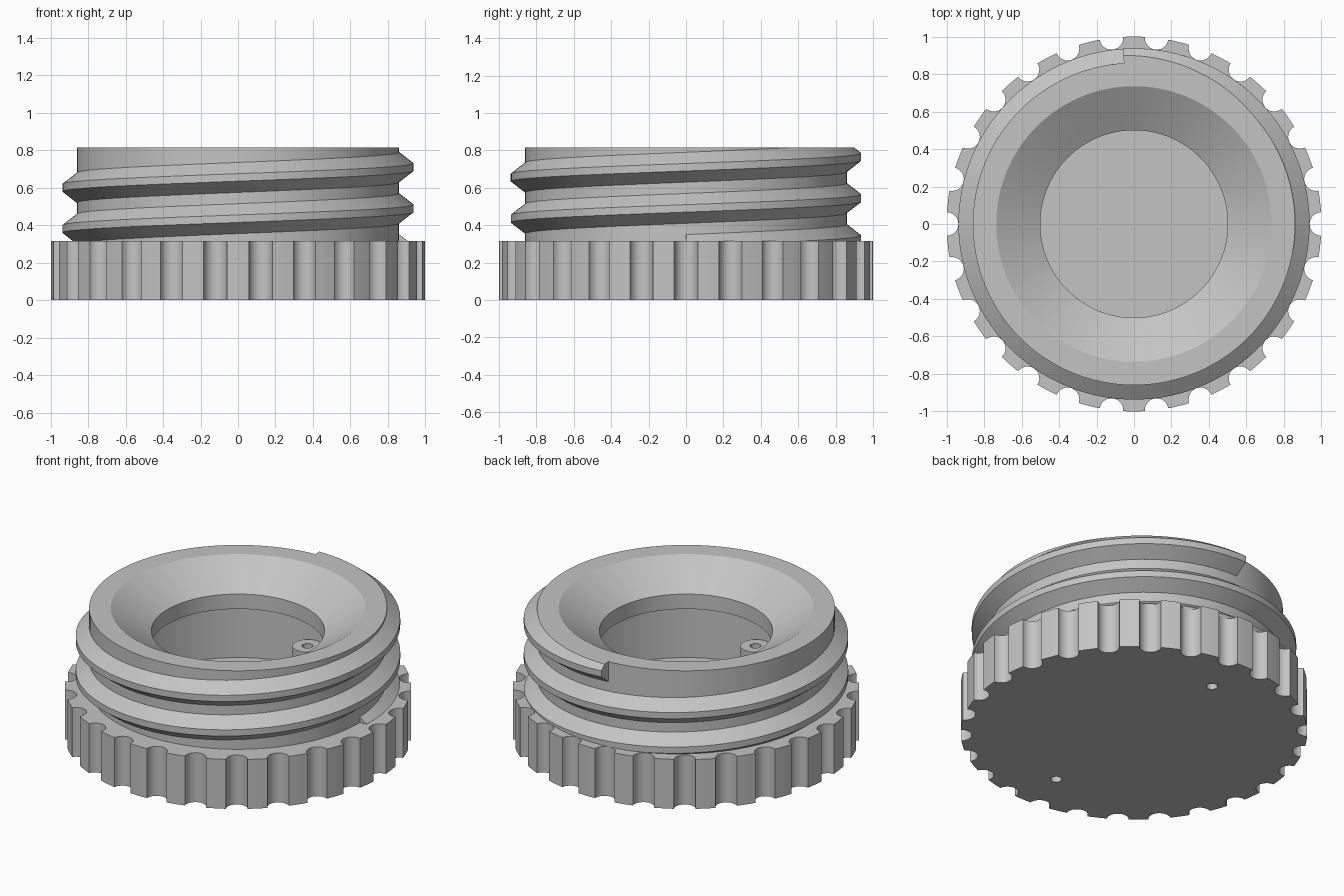
import bpy, bmesh, math
from math import cos, sin, pi, radians

cube = bpy.data.objects.get("Cube")
if cube:
    bpy.data.objects.remove(cube, do_unlink=True)

grey = bpy.data.materials.new("light grey plastic")
grey.use_nodes = True
colour = (0.55, 0.55, 0.55, 1)
grey.diffuse_color = colour
grey.node_tree.nodes["Principled BSDF"].inputs["Base Color"].default_value = colour

BASE_TOP, TOP, FLOOR = 0.315, 0.815, 0.13
NECK_R, CREST_R, CAVITY_R = 0.86, 0.937, 0.79
POST_Y, HOLE_R = 0.70, 0.032


def finish(name, bm, location=(0, 0, 0)):
    bmesh.ops.recalc_face_normals(bm, faces=bm.faces)
    mesh = bpy.data.meshes.new(name)
    bm.to_mesh(mesh)
    bm.free()
    mesh.materials.append(grey)
    obj = bpy.data.objects.new(name, mesh)
    obj.location = location
    bpy.context.collection.objects.link(obj)
    return obj


def activate(obj):
    bpy.ops.object.select_all(action='DESELECT')
    obj.select_set(True)
    bpy.context.view_layer.objects.active = obj


def smooth(obj, angle=20):
    activate(obj)
    bpy.ops.object.shade_smooth_by_angle(angle=radians(angle))


def sweep(name, sections, closed, location=(0, 0, 0)):
    """Skin a list of closed cross-sections, capping the ends if open."""
    bm = bmesh.new()
    rings = [[bm.verts.new(p) for p in s] for s in sections]
    pairs = list(zip(rings, rings[1:]))
    if closed:
        pairs.append((rings[-1], rings[0]))
    else:
        bm.faces.new(rings[0])
        bm.faces.new(rings[-1])
    n = len(rings[0])
    for a, b in pairs:
        for i in range(n):
            j = (i + 1) % n
            bm.faces.new((a[i], a[j], b[j], b[i]))
    return finish(name, bm, location)


def lathe(name, profile, steps, location=(0, 0, 0)):
    angles = [2 * pi * i / steps for i in range(steps)]
    return sweep(name, [[(r * cos(a), r * sin(a), z) for r, z in profile]
                        for a in angles], True, location)


def prism(name, outline, z0, z1, location=(0, 0, 0)):
    return sweep(name, [[(x, y, z) for x, y in outline] for z in (z0, z1)],
                 False, location)


def circle(r, steps):
    return [(r * cos(2 * pi * i / steps), r * sin(2 * pi * i / steps))
            for i in range(steps)]


def cut(obj, cutter):
    mod = obj.modifiers.new("cut", 'BOOLEAN')
    mod.operation, mod.solver, mod.object = 'DIFFERENCE', 'EXACT', cutter
    activate(obj)
    bpy.ops.object.modifier_apply(modifier=mod.name)
    bpy.data.objects.remove(cutter, do_unlink=True)


# Grip ring outline: round scallops between short ridges
SCALLOPS, SCALLOP_R = 26, 0.063
half = 2 * math.asin(SCALLOP_R / 2)
start = math.acos(-SCALLOP_R / 2)
pitch_angle = 2 * pi / SCALLOPS
outline = []
for k in range(SCALLOPS):
    a = k * pitch_angle
    for i in range(13):
        d = a - start - (2 * pi - 2 * start) * i / 12
        outline.append((cos(a) + SCALLOP_R * cos(d), sin(a) + SCALLOP_R * sin(d)))
    for i in range(1, 4):
        t = a + half + (pitch_angle - 2 * half) * i / 4
        outline.append((cos(t), sin(t)))

# Grip base with cavity and two screw holes
base = prism("grip_base", outline, 0, BASE_TOP)
cut(base, prism("cavity_cutter", circle(CAVITY_R, 128), FLOOR, 1))
for y in (-POST_Y, POST_Y):
    cut(base, prism("hole_cutter", circle(HOLE_R, 24), -0.1, 0.5, (0, y, 0)))
smooth(base, 25)

# Neck with funnel mouth and inner lip
neck = lathe("funnel_neck", [
    (CAVITY_R, BASE_TOP - 0.02), (CAVITY_R, 0.575), (0.5, 0.575), (0.5, 0.67),
    (0.735, TOP), (NECK_R, TOP), (NECK_R, BASE_TOP - 0.02)], 128)
smooth(neck)

# Screw thread, trimmed flush with the mouth
PITCH, ROOT_H, CREST_H = 0.22, 0.08, 0.02
END = 4 * pi + radians(93.6)
STEPS = 288
sections = []
for i in range(STEPS + 1):
    a = END * i / STEPS
    z = 0.27 + PITCH * a / (2 * pi)
    z_top = min(z + ROOT_H, TOP)
    slope = (z + ROOT_H - z_top) / (ROOT_H - CREST_H)
    r_top = NECK_R + (CREST_R - NECK_R) * slope
    section = [(NECK_R - 0.01, z - ROOT_H), (NECK_R, z - ROOT_H),
               (CREST_R, z - CREST_H), (CREST_R, z + CREST_H),
               (r_top, z_top), (NECK_R - 0.01, z_top)]
    sections.append([(r * cos(a), r * sin(a), h) for r, h in section])
smooth(sweep("screw_thread", sections, False))

# Hollow screw posts inside the cavity
for side, y in (("front", -POST_Y), ("back", POST_Y)):
    post = lathe(side + "_screw_post", [
        (HOLE_R, FLOOR - 0.01), (0.088, FLOOR - 0.01),
        (0.088, 0.306), (HOLE_R, 0.306)], 32, (0, y, 0))
    smooth(post, 30)
